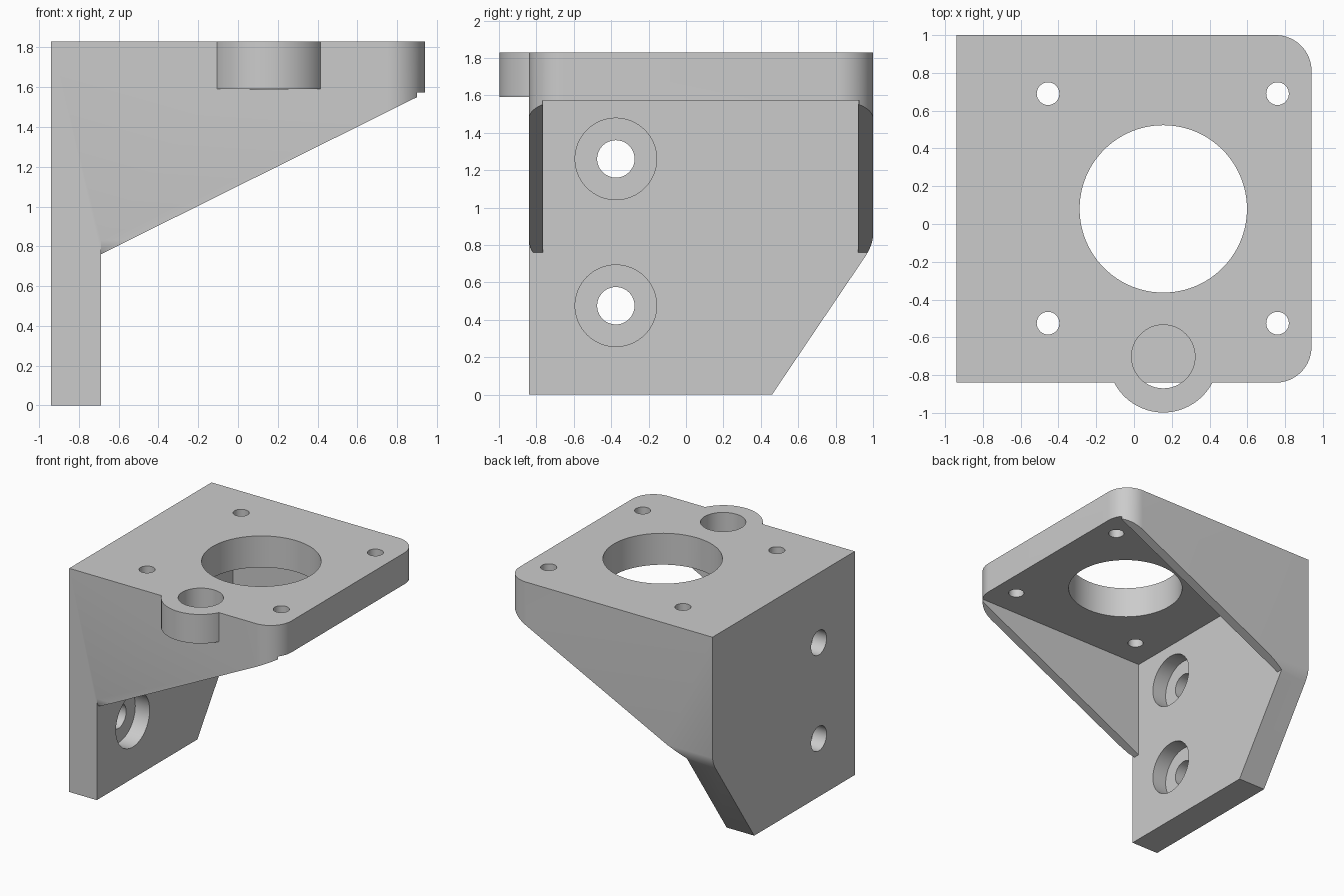
import bpy, bmesh, math
from mathutils import Vector

cube = bpy.data.objects.get("Cube")
if cube:
    bpy.data.objects.remove(cube, do_unlink=True)

grey = bpy.data.materials.new("light grey")
grey.use_nodes = True
COLOUR = (0.6, 0.6, 0.6, 1)
grey.diffuse_color = COLOUR
grey.node_tree.nodes["Principled BSDF"].inputs["Base Color"].default_value = COLOUR


def prism(name, points, axis, start, end):
    """Extrude a 2D profile along an axis; points are the other two coordinates in order."""
    bm = bmesh.new()
    verts = []
    for p in points:
        co = list(p)
        co.insert(axis, start)
        verts.append(bm.verts.new(co))
    face = bm.faces.new(verts)
    new = bmesh.ops.extrude_face_region(bm, geom=[face])["geom"]
    offset = Vector((0, 0, 0))
    offset[axis] = end - start
    bmesh.ops.translate(bm, vec=offset, verts=[v for v in new if isinstance(v, bmesh.types.BMVert)])
    bmesh.ops.recalc_face_normals(bm, faces=bm.faces)
    mesh = bpy.data.meshes.new(name)
    bm.to_mesh(mesh)
    bm.free()
    mesh.materials.append(grey)
    obj = bpy.data.objects.new(name, mesh)
    bpy.context.collection.objects.link(obj)
    return obj


def arc(a, b, r, begin=0, sweep=360, steps=64):
    count = steps if sweep == 360 else steps + 1
    angles = [math.radians(begin + sweep * i / steps) for i in range(count)]
    return [(a + r * math.cos(t), b + r * math.sin(t)) for t in angles]


def box(name, x0, x1, y0, y1, z0, z1):
    return prism(name, [(x0, y0), (x1, y0), (x1, y1), (x0, y1)], 2, z0, z1)


def combine(target, tool, operation):
    """Apply a boolean and discard the tool."""
    tool.hide_render = True
    mod = target.modifiers.new("cut", "BOOLEAN")
    mod.operation, mod.solver, mod.object = operation, "EXACT", tool
    bpy.context.view_layer.objects.active = target
    bpy.ops.object.modifier_apply(modifier=mod.name)
    bpy.data.objects.remove(tool, do_unlink=True)


TOP, FRONT, BACK, SIDE = 1.83, -0.84, 1.0, 0.94
PLATE_X, PLATE_Z, R = -0.69, 1.573, 0.19

# Rounded plan outline, full height
plan = [(-SIDE, FRONT)]
plan += arc(SIDE - R, FRONT + R, R, -90, 90, 16)
plan += arc(SIDE - R, BACK - R, R, 0, 90, 16)
plan += [(-SIDE, BACK)]
bracket = prism("motor_bracket", plan, 2, 0, TOP)

# Sloping gusset profile
slope = [(-1.2, -0.2), (PLATE_X, -0.2), (PLATE_X, 0.76), (0.9, 1.55),
         (0.9, PLATE_Z), (1.2, PLATE_Z), (1.2, 2), (-1.2, 2)]
combine(bracket, prism("slope_profile", slope, 1, -1.2, 1.2), "INTERSECT")

# Hollow between the two gussets
combine(bracket, box("hollow", PLATE_X, 1.2, -0.765, 0.92, -0.3, PLATE_Z), "DIFFERENCE")

# Chamfered lower back corner, eased into the side wall
shoulder = [(0.325, -0.2), (0.963, 0.745), (0.98, 0.775), (0.992, 0.805), (BACK, 0.84)]
corner = shoulder + [(1.2, 0.84), (1.2, -0.2)]
combine(bracket, prism("back_corner_cut", corner, 0, -1.2, 1.2), "DIFFERENCE")

# Matching eased tip on the front gusset
tip = [(-0.8, 0.7), (-0.815, 0.755), (-0.833, 0.785), (FRONT, 0.83), (-1.1, 0.83), (-1.1, 0.7)]
combine(bracket, prism("front_tip_cut", tip, 0, PLATE_X, 0), "DIFFERENCE")

# Rounded boss on the front edge with its blind socket
combine(bracket, prism("boss", arc(0.155, -0.705, 0.293), 2, 1.592, TOP), "UNION")
combine(bracket, prism("boss_socket", arc(0.155, -0.702, 0.168), 2, 1.588, 2), "DIFFERENCE")

# Large opening and four screw holes in the top plate
combine(bracket, prism("large_opening", arc(0.155, 0.08, 0.443, steps=96), 2, 1.4, 2), "DIFFERENCE")
for x in (-0.455, 0.76):
    for y in (-0.525, 0.69):
        combine(bracket, prism("screw_hole", arc(x, y, 0.06, steps=32), 2, 1.4, 2), "DIFFERENCE")

# Counterbored mounting holes in the upright plate
for z in (0.475, 1.26):
    combine(bracket, prism("mount_hole", arc(-0.375, z, 0.1), 0, -1.2, -0.5), "DIFFERENCE")
    combine(bracket, prism("counterbore", arc(-0.375, z, 0.218), 0, PLATE_X - 0.13, -0.5), "DIFFERENCE")

bpy.ops.object.select_all(action="DESELECT")
bracket.select_set(True)
bpy.context.view_layer.objects.active = bracket
bpy.ops.object.shade_smooth_by_angle(angle=math.radians(25))
